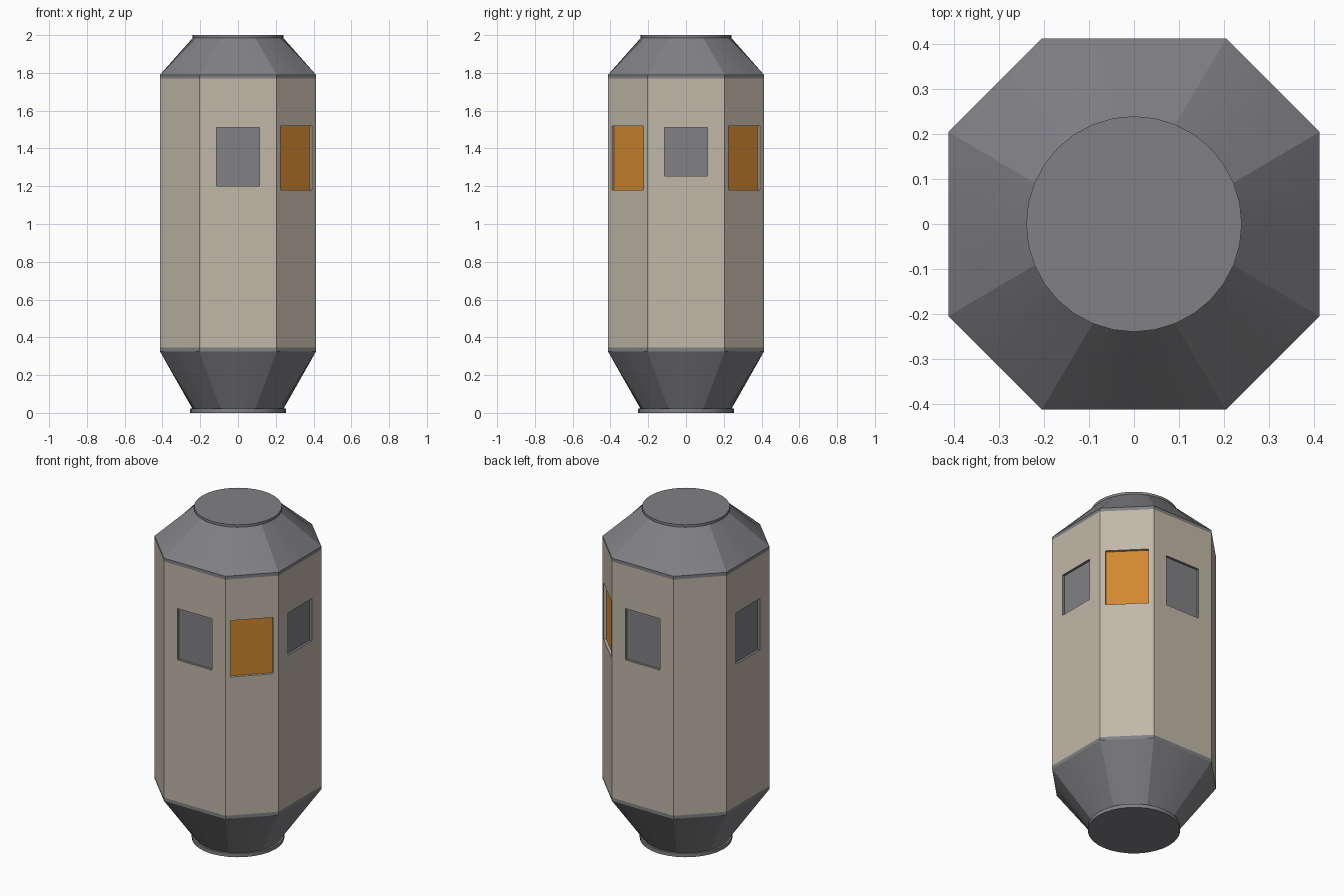
import bpy
import bmesh
from math import cos, sin, pi
from mathutils import Vector

default = bpy.data.objects.get("Cube")
if default:
    bpy.data.objects.remove(default, do_unlink=True)

FLAT, HALF = 0.413, 0.205      # wall distance and half width of the four wide walls
LOW, HIGH = 0.345, 1.77        # wall height range
STEPS = 4                      # cone segments per wall


def material(name, rgb):
    mat = bpy.data.materials.new(name)
    mat.use_nodes = True
    mat.diffuse_color = (*rgb, 1)
    bsdf = mat.node_tree.nodes["Principled BSDF"]
    bsdf.inputs["Base Color"].default_value = (*rgb, 1)
    bsdf.inputs["Roughness"].default_value = 0.7
    return mat


beige = material("warm beige", (0.53, 0.475, 0.39))
grey = material("steel grey", (0.22, 0.22, 0.235))
amber = material("amber", (0.64, 0.25, 0.03))


def finish(name, bm, mats, smooth=False):
    bmesh.ops.remove_doubles(bm, verts=bm.verts, dist=0.0001)
    bmesh.ops.recalc_face_normals(bm, faces=bm.faces)
    mesh = bpy.data.meshes.new(name)
    bm.to_mesh(mesh)
    bm.free()
    for mat in mats:
        mesh.materials.append(mat)
    obj = bpy.data.objects.new(name, mesh)
    bpy.context.collection.objects.link(obj)
    if smooth:
        bpy.ops.object.select_all(action="DESELECT")
        obj.select_set(True)
        bpy.context.view_layer.objects.active = obj
        bpy.ops.object.shade_smooth_by_angle(angle=pi / 9)
    return obj


# Octagon corners, counter-clockwise from the +x wall
corners = []
for q in range(4):
    c, s = round(cos(q * pi / 2)), round(sin(q * pi / 2))
    for x, y in ((FLAT, -HALF), (FLAT, HALF)):
        corners.append(Vector((c * x - s * y, s * x + c * y, 0)))


def octagon(z):
    ring = []
    for a, b in zip(corners, corners[1:] + corners[:1]):
        ring += [a.lerp(b, i / STEPS) + Vector((0, 0, z)) for i in range(STEPS)]
    return ring


def circle(radius, z):
    n = 8 * STEPS
    return [Vector((radius * cos(t), radius * sin(t), z))
            for t in (2 * pi * i / n - pi / 8 for i in range(n))]


def loft(name, rings):
    bm = bmesh.new()
    loops = [[bm.verts.new(p) for p in ring] for ring in rings]
    for lo, hi in zip(loops, loops[1:]):
        for i in range(len(lo)):
            j = (i + 1) % len(lo)
            bm.faces.new((lo[i], lo[j], hi[j], hi[i]))
    bm.faces.new(loops[0][::-1])
    bm.faces.new(loops[-1])
    return finish(name, bm, [grey], smooth=True)


# Tapered ends
loft("base_cone", [circle(0.24, 0.02), octagon(0.325), octagon(LOW)])
loft("base_rim", [circle(0.253, 0), circle(0.253, 0.022)])
loft("roof_cone", [octagon(HIGH), octagon(1.79), circle(0.24, 1.985), circle(0.24, 2)])

# Windows by wall number: width, bottom, top, pane material, frame material
windows = {
    0: (0.23, 1.255, 1.51, 1, 1),
    1: (0.235, 1.18, 1.52, 2, 0),
    2: (0.23, 1.2, 1.51, 1, 1),
    4: (0.23, 1.2, 1.51, 1, 1),
    6: (0.23, 1.2, 1.51, 1, 1),
    7: (0.235, 1.18, 1.52, 2, 0),
}

# Walls with recessed window openings
bm = bmesh.new()


def quad(points, index):
    bm.faces.new([bm.verts.new(p) for p in points]).material_index = index


for k in range(8):
    a, b = corners[k], corners[(k + 1) % 8]
    mid, along = (a + b) / 2, (b - a).normalized()
    half = (b - a).length / 2
    inward = -along.cross(Vector((0, 0, 1)))

    def rect(w, lo, hi, depth=0.0):
        return [mid + along * u + inward * depth + Vector((0, 0, z))
                for u, z in ((-w, lo), (w, lo), (w, hi), (-w, hi))]

    wall = rect(half, LOW, HIGH)
    if k not in windows:
        quad(wall, 0)
        continue
    width, lo, hi, pane, frame = windows[k]
    hole = rect(width / 2, lo, hi)
    back = rect(width / 2, lo, hi, 0.015)
    for i in range(4):
        j = (i + 1) % 4
        quad((wall[i], wall[j], hole[j], hole[i]), 0)
        quad((hole[i], hole[j], back[j], back[i]), frame)
    quad(back, pane)
finish("walls_with_windows", bm, [beige, grey, amber])
